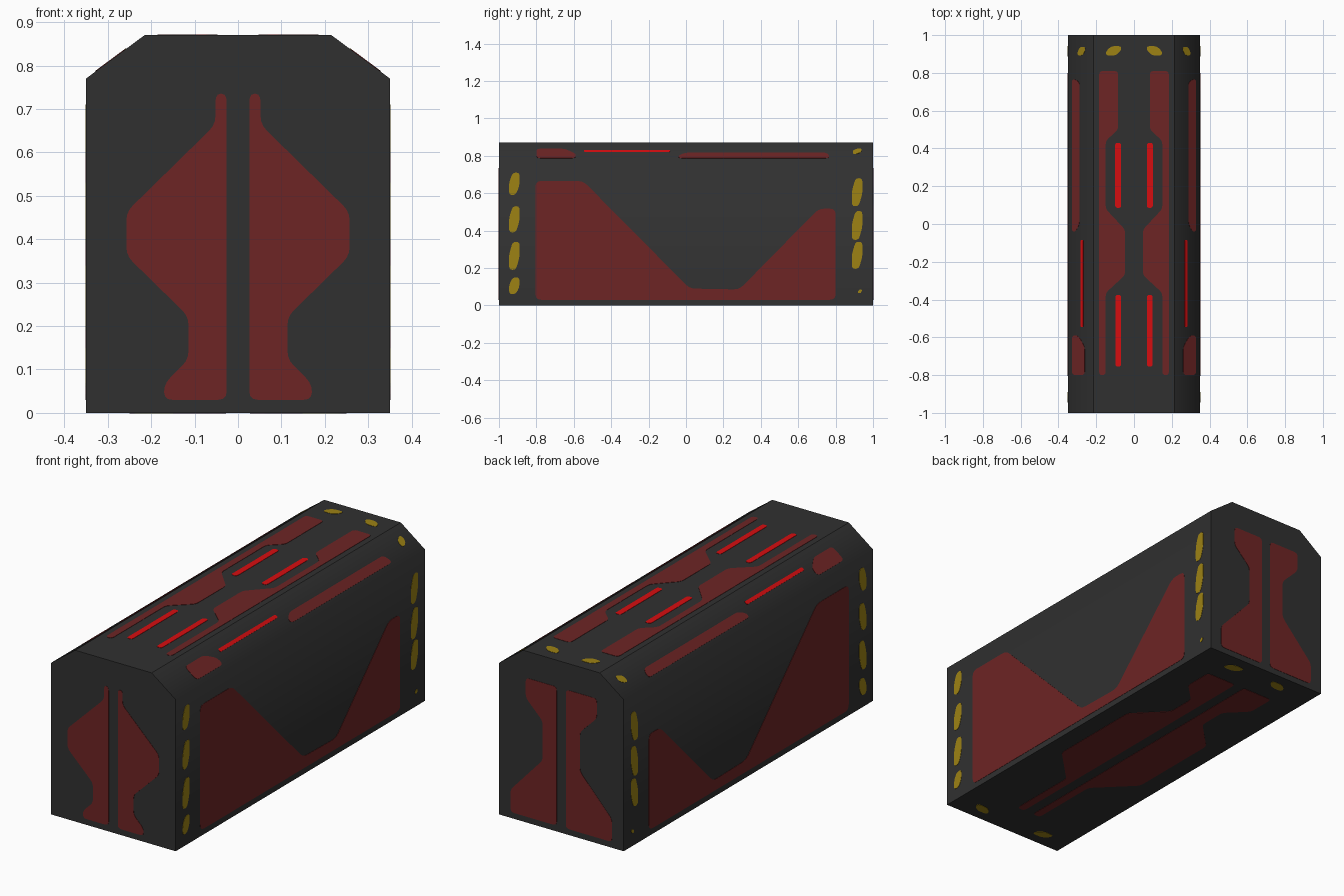
import bpy, bmesh
from mathutils import Vector as V

if "Cube" in bpy.data.objects:
    bpy.data.objects.remove(bpy.data.objects["Cube"])


def material(name, rgb):
    m = bpy.data.materials.new(name)
    m.diffuse_color = (*rgb, 1)
    m.use_nodes = True
    m.node_tree.nodes["Principled BSDF"].inputs["Base Color"].default_value = m.diffuse_color
    return m


DARK = material("charcoal", (0.030, 0.030, 0.030))
RED = material("dark red", (0.155, 0.018, 0.018))
GLOW = material("bright red", (0.68, 0.004, 0.005))
YELLOW = material("hazard yellow", (0.34, 0.225, 0.007))

W, H, EAVE, TOPW = 0.35, 0.87, 0.77, 0.215
K = (H - EAVE) / (W - TOPW)

# Faces of the body: origin, u axis, v axis (u x v points outward)
FRONT = (V((0, -1, 0)), V((1, 0, 0)), V((0, 0, 1)))
BACK = (V((0, 1, 0)), V((-1, 0, 0)), V((0, 0, 1)))
SIDE = (V((W, 0, 0)), V((0, 1, 0)), V((0, 0, 1)))
TOP = (V((0, 0, H)), V((1, 0, 0)), V((0, 1, 0)))
UNDER = (V((0, 0, 0)), V((-1, 0, 0)), V((0, 1, 0)))
SLOPE = (V((0, 0, H + TOPW * K)), V((1, 0, -K)), V((0, 1, 0)))


def add_object(name, bm, mat):
    me = bpy.data.meshes.new(name)
    bm.to_mesh(me)
    bm.free()
    me.materials.append(mat)
    ob = bpy.data.objects.new(name, me)
    bpy.context.collection.objects.link(ob)
    return ob


def rounded(pts, r):
    out = []
    n = len(pts)
    for i in range(n):
        p, a, b = V(pts[i]), V(pts[i - 1]), V(pts[(i + 1) % n])
        d = [p + (q - p).normalized() * min(r, (q - p).length * 0.45) for q in (a, b)]
        for t in (0, 0.33, 0.67, 1):
            out.append(d[0] * (1 - t) ** 2 + p * 2 * t * (1 - t) + d[1] * t * t)
    return out


def plates(name, frame, mat, shapes, r=0.02):
    """Thin rounded plates on one face, mirrored across x = 0."""
    o, u, v = frame
    n = u.cross(v).normalized()
    bm = bmesh.new()
    for pts in shapes:
        pts = rounded(pts, r)
        area = sum(pts[i - 1].x * p.y - p.x * pts[i - 1].y for i, p in enumerate(pts))
        if area < 0:
            pts.reverse()
        low, high = [[bm.verts.new(o + u * p.x + v * p.y + n * h) for p in pts]
                     for h in (-0.002, 0.0015)]
        bm.faces.new(high)
        bm.faces.new(low[::-1])
        for i in range(len(pts)):
            bm.faces.new((low[i - 1], low[i], high[i], high[i - 1]))
    ob = add_object(name, bm, mat)
    ob.modifiers.new("mirror", "MIRROR")


def box(x0, x1, y0, y1):
    return [(x0, y0), (x1, y0), (x1, y1), (x0, y1)]


def stripe(y, z0, z1, h=0.028):
    d = z1 - z0
    return [(y - h, z0), (y + 0.3 * h, z0), (y + h, z0 + 0.45 * d),
            (y + h, z1), (y - 0.3 * h, z1), (y - h, z0 + 0.55 * d)]


def dash(x, y, w=0.04, h=0.025, s=1):
    return [(x - w, y + s * h), (x + w * 0.3, y + s * h), (x + w, y - s * h * 0.1),
            (x + w, y - s * h), (x - w * 0.3, y - s * h), (x - w, y + s * h * 0.1)]


# Body: chamfered prism, shaded smooth only across the eaves
bm = bmesh.new()
profile = [(-W, 0), (W, 0), (W, EAVE), (TOPW, H), (-TOPW, H), (-W, EAVE)]
face = bm.faces.new([bm.verts.new((x, -1, z)) for x, z in profile])
ext = bmesh.ops.extrude_face_region(bm, geom=[face])["geom"]
bmesh.ops.translate(bm, vec=(0, 2, 0), verts=[g for g in ext if isinstance(g, bmesh.types.BMVert)])
bmesh.ops.recalc_face_normals(bm, faces=bm.faces)
for f in bm.faces:
    f.smooth = True
for e in bm.edges:
    e.smooth = all(abs(v.co.z - EAVE) < 1e-4 and v.co.x * e.verts[0].co.x > 0
                   for v in e.verts)
add_object("body", bm, DARK)

# Red panels on the two ends
plates("front_panels", FRONT, RED, [[
    (0.026, 0.03), (0.17, 0.03), (0.17, 0.067), (0.114, 0.123), (0.114, 0.222),
    (0.257, 0.362), (0.257, 0.463), (0.052, 0.664), (0.052, 0.735), (0.026, 0.735)]])
plates("back_panels", BACK, RED, [[
    (0.026, 0.03), (0.285, 0.03), (0.285, 0.145), (0.105, 0.34), (0.105, 0.54),
    (0.2, 0.635), (0.2, 0.735), (0.026, 0.735)]])

# Red panels and hazard stripes on the sides
plates("side_panels", SIDE, RED, [[
    (-0.805, 0.03), (0.8, 0.03), (0.8, 0.517), (0.71, 0.517), (0.285, 0.085),
    (0.02, 0.09), (-0.55, 0.665), (-0.805, 0.665)]], 0.03)
plates("side_stripes", SIDE, YELLOW,
       [stripe(-0.918, a, b) for a, b in ((0.06, 0.15), (0.19, 0.34), (0.39, 0.53), (0.59, 0.71))]
       + [stripe(0.915, a, b) for a, b in ((0.195, 0.34), (0.35, 0.505), (0.53, 0.68))]
       + [stripe(0.93, 0.065, 0.085, 0.01)])

# Sloped chamfer: panels, light strip, hazard mark
plates("slope_panels", SLOPE, RED, [
    [(0.328, -0.8), (0.26, -0.8), (0.26, -0.65), (0.295, -0.59), (0.328, -0.59)],
    [(0.328, -0.04), (0.308, -0.04), (0.288, 0.0), (0.288, 0.75), (0.31, 0.765), (0.328, 0.765)]])
plates("slope_lights", SLOPE, GLOW, [box(0.268, 0.283, -0.545, -0.085)], 0.006)
plates("slope_marks", SLOPE, YELLOW, [dash(0.278, 0.915, 0.02, 0.023)])

# Top: panels, light strips, hazard marks
plates("top_panels", TOP, RED, [[
    (0.084, 0.81), (0.185, 0.81), (0.185, -0.8), (0.15, -0.8), (0.15, -0.365),
    (0.047, -0.27), (0.047, -0.03), (0.15, 0.08), (0.15, 0.44), (0.084, 0.5)]])
plates("top_lights", TOP, GLOW, [box(0.068, 0.1, 0.085, 0.43), box(0.068, 0.098, -0.755, -0.375)], 0.014)
plates("top_marks", TOP, YELLOW, [dash(0.108, 0.917)])

# Underside: panels and hazard marks
plates("under_panels", UNDER, RED, [[
    (0.028, -0.8), (0.07, -0.8), (0.07, -0.43), (0.25, -0.25), (0.25, 0.25),
    (0.1, 0.4), (0.1, 0.55), (0.2, 0.65), (0.2, 0.8), (0.028, 0.8)]])
plates("under_marks", UNDER, YELLOW, [dash(0.138, 0.92, 0.045), dash(0.193, -0.92, 0.045, s=-1)])
